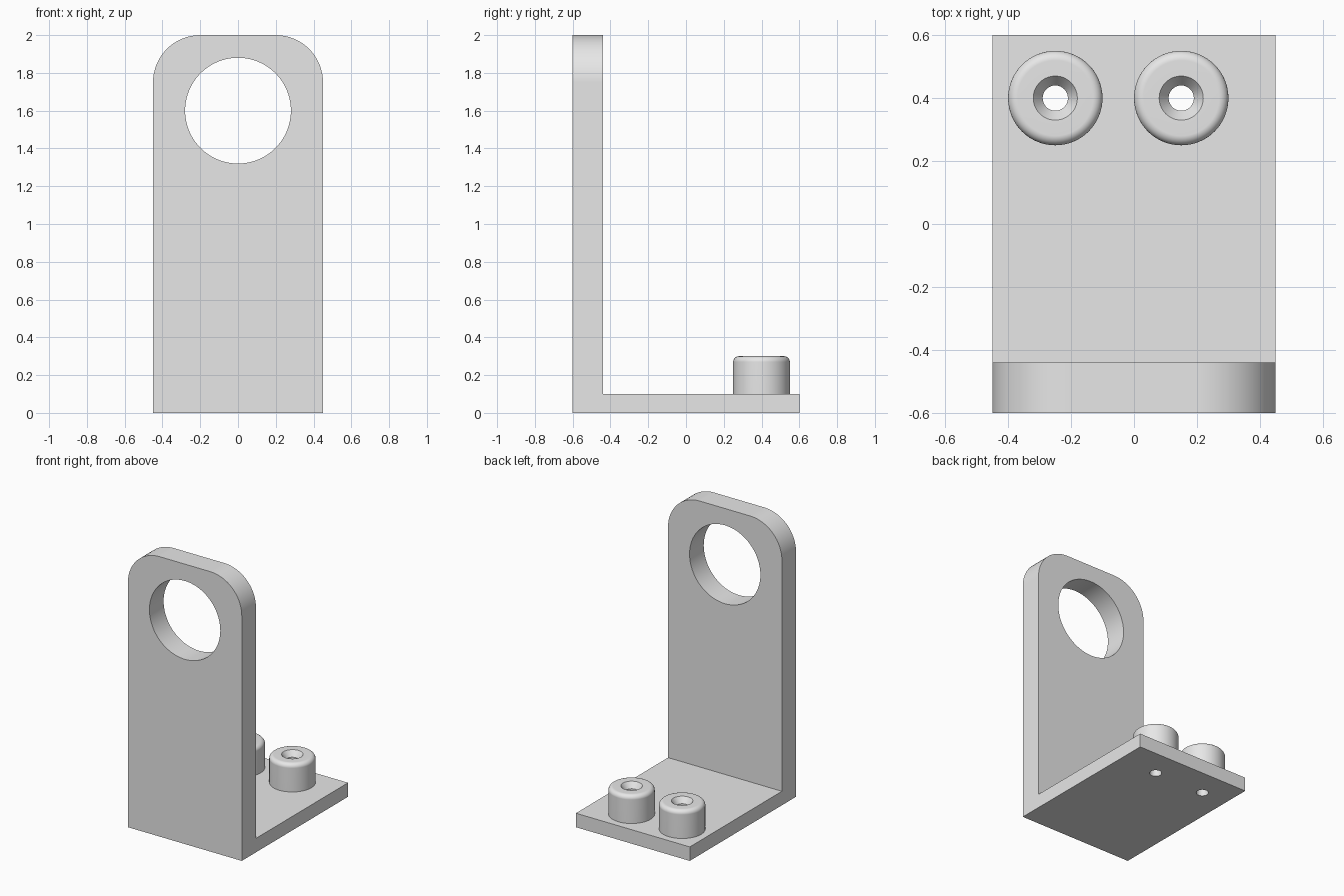
import bpy
import bmesh
from math import cos, sin, pi, radians
from mathutils import Matrix, Vector

cube = bpy.data.objects.get("Cube")
if cube:
    bpy.data.objects.remove(cube, do_unlink=True)

grey = bpy.data.materials.new("plain grey")
grey.use_nodes = True
colour = (0.8, 0.8, 0.8, 1)
grey.diffuse_color = colour
grey.node_tree.nodes["Principled BSDF"].inputs["Base Color"].default_value = colour


def finish(bm, name):
    bmesh.ops.recalc_face_normals(bm, faces=bm.faces)
    mesh = bpy.data.meshes.new(name)
    bm.to_mesh(mesh)
    bm.free()
    mesh.materials.append(grey)
    obj = bpy.data.objects.new(name, mesh)
    bpy.context.collection.objects.link(obj)
    return obj


def lathe(name, profile, matrix, steps=64):
    """Closed solid turned about z; the profile starts and ends on the axis."""
    bm = bmesh.new()
    verts = [bm.verts.new((r, 0, z)) for r, z in profile]
    edges = [bm.edges.new(pair) for pair in zip(verts, verts[1:])]
    bmesh.ops.spin(bm, geom=verts + edges, axis=(0, 0, 1), cent=(0, 0, 0),
                   angle=2 * pi, steps=steps)
    bmesh.ops.remove_doubles(bm, verts=bm.verts, dist=1e-5)
    bm.transform(matrix)
    return finish(bm, name)


def combine(target, tool, operation):
    mod = target.modifiers.new(operation.lower(), 'BOOLEAN')
    mod.operation, mod.solver, mod.object = operation, 'EXACT', tool
    bpy.context.view_layer.objects.active = target
    bpy.ops.object.modifier_apply(modifier=mod.name)
    bpy.data.objects.remove(tool, do_unlink=True)


# L-shaped bracket: base plate and upright in one section
half_width, base_top, height = 0.45, 0.1, 2.0
front, inner, back = -0.6, -0.44, 0.6
section = [(front, 0), (back, 0), (back, base_top), (inner, base_top),
           (inner, height), (front, height)]
bm = bmesh.new()
face = bm.faces.new([bm.verts.new((-half_width, y, z)) for y, z in section])
extruded = bmesh.ops.extrude_face_region(bm, geom=[face])["geom"]
bmesh.ops.translate(bm, vec=(2 * half_width, 0, 0),
                    verts=[v for v in extruded if isinstance(v, bmesh.types.BMVert)])
# Rounded upper corners
corners = [e for e in bm.edges
           if all(v.co.z > height - 0.01 for v in e.verts)
           and abs(e.verts[0].co.x - e.verts[1].co.x) < 0.01]
bmesh.ops.bevel(bm, geom=corners, offset=0.25, segments=16, profile=0.5,
                affect='EDGES')
bracket = finish(bm, "bracket")

# Large round opening in the upright
opening = lathe("opening_cutter", [(0, -0.2), (0.28, -0.2), (0.28, 0.2), (0, 0.2)],
                Matrix.Translation((0, -0.52, 1.6)) @ Matrix.Rotation(pi / 2, 4, 'X'), 96)
combine(bracket, opening, 'DIFFERENCE')

# Two round bosses with a filleted rim and a countersunk through hole
boss_r, boss_top, fillet = 0.15, 0.3, 0.03
rim = [(boss_r - fillet + fillet * cos(a), boss_top - fillet + fillet * sin(a))
       for a in (i * pi / 12 for i in range(7))]
boss_profile = [(0, 0.05), (boss_r, 0.05)] + rim + [(0, boss_top)]
drill_profile = [(0, -0.1), (0.04, -0.1), (0.04, 0.26), (0.07, boss_top),
                 (0.07, 0.4), (0, 0.4)]
for x in (-0.25, 0.15):
    place = Matrix.Translation(Vector((x, 0.4, 0)))
    combine(bracket, lathe("boss", boss_profile, place), 'UNION')
    combine(bracket, lathe("drill_cutter", drill_profile, place), 'DIFFERENCE')

# Smooth curves, crisp edges
bpy.ops.object.select_all(action='DESELECT')
bracket.select_set(True)
bpy.context.view_layer.objects.active = bracket
bpy.ops.object.shade_smooth_by_angle(angle=radians(30))
weighted = bracket.modifiers.new("weighted normals", 'WEIGHTED_NORMAL')
weighted.keep_sharp = True
